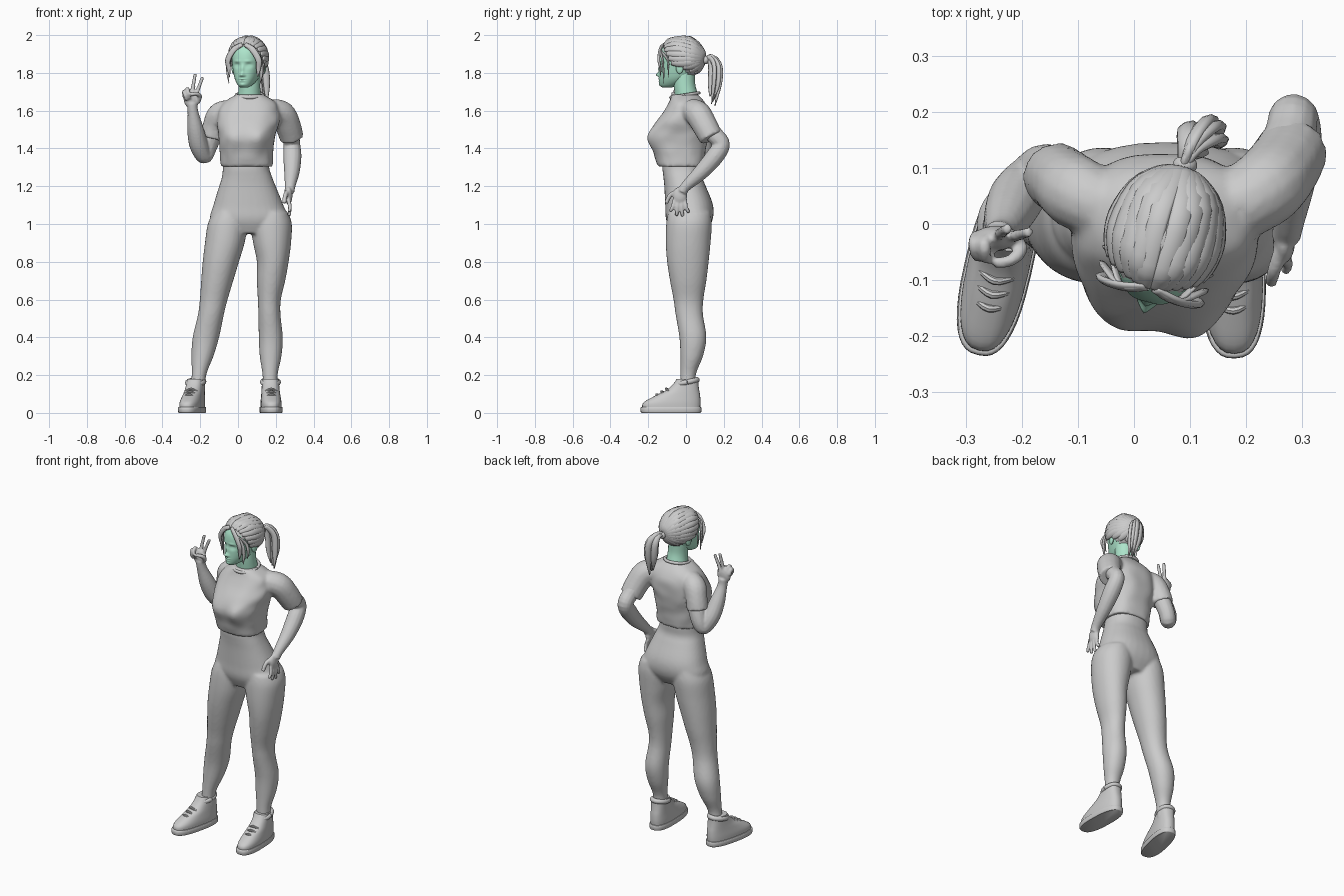
import bpy, bmesh, math
from mathutils import Vector, Quaternion, noise

def spline(rows, n):
    """Catmull-Rom through rows of equal-length number tuples."""
    out = []
    for i in range(len(rows) - 1):
        a, b, c, d = rows[max(i - 1, 0)], rows[i], rows[i + 1], rows[min(i + 2, len(rows) - 1)]
        for k in range(n):
            t = k / n
            out.append([q + .5 * t * (r - p + t * (2*p - 5*q + 4*r - s + t * (3*(q - r) + s - p)))
                        for p, q, r, s in zip(a, b, c, d)])
    return out + [list(rows[-1])]

def skin(name, rings):
    bm = bmesh.new()
    vs = [[bm.verts.new(p) for p in r] for r in rings]
    m = len(vs[0])
    for a, b in zip(vs, vs[1:]):
        for j in range(m):
            bm.faces.new((a[j], a[(j + 1) % m], b[(j + 1) % m], b[j]))
    bm.faces.new(vs[0][::-1])
    bm.faces.new(vs[-1])
    bmesh.ops.recalc_face_normals(bm, faces=bm.faces)
    return finish(name, bm)

def finish(name, bm):
    me = bpy.data.meshes.new(name)
    bm.to_mesh(me)
    bm.free()
    me.polygons.foreach_set("use_smooth", [True] * len(me.polygons))
    ob = bpy.data.objects.new(name, me)
    bpy.context.collection.objects.link(ob)
    return ob

def loft(name, rows, e=2.0, sides=32, sub=5, bumps=(), ripple=0):
    """rows: z, x min, x max, y front, y back; bumps: x, z, amount, width, height on the front."""
    rings = []
    for z, x0, x1, y0, y1 in spline(rows, sub):
        cx, cy, hx, hy = (x0 + x1) / 2, (y0 + y1) / 2, (x1 - x0) / 2, (y1 - y0) / 2
        ring = []
        for j in range(sides):
            a = 2 * math.pi * j / sides
            c, s = math.cos(a), math.sin(a)
            u = math.copysign(abs(c) ** (2 / e), c)
            v = math.copysign(abs(s) ** (2 / e), s)
            w = 1 + ripple * noise.noise(Vector((c * 2, s * 2, z * 16)))
            x, y = cx + hx * u * w, cy + hy * v * w
            if s < 0:
                y -= min(1, -3 * s) * sum(k * math.exp(-((x - bx) / sx) ** 2 - ((z - bz) / sz) ** 2)
                                          for bx, bz, k, sx, sz in bumps)
            ring.append((x, y, z))
        rings.append(ring)
    return skin(name, rings)

def tube(name, pts, sub=5, sides=14, flat=1.0, normal=(1, .1, 0)):
    """pts: x, y, z, radius."""
    pts = spline(pts, sub)
    P = [Vector(p[:3]) for p in pts]
    rings, n, last = [], Vector(normal), None
    for i, p in enumerate(pts):
        t = (P[min(i + 1, len(P) - 1)] - P[max(i - 1, 0)]).normalized()
        if last:
            n = last.rotation_difference(t) @ n
        n = (n - t * n.dot(t)).normalized()
        b, last = t.cross(n), t
        rings.append([P[i] + max(p[3], .001) * (n * flat * math.cos(a) + b * math.sin(a))
                      for a in (2 * math.pi * j / sides for j in range(sides))])
    return skin(name, rings)

def ball(name, loc, size):
    bm = bmesh.new()
    bmesh.ops.create_uvsphere(bm, u_segments=32, v_segments=20, radius=1)
    for v in bm.verts:
        v.co = Vector(loc) + Vector(a * b for a, b in zip(v.co, size))
    return finish(name, bm)

def join(name, obs):
    bpy.ops.object.select_all(action='DESELECT')
    for o in obs:
        o.select_set(True)
    bpy.context.view_layer.objects.active = obs[0]
    bpy.ops.object.join()
    obs[0].name = name
    return obs[0]

def fuse(name, obs, voxel, smooth=4):
    ob = join(name, obs)
    r = ob.modifiers.new("blend", 'REMESH')
    r.mode, r.voxel_size, r.use_smooth_shade = 'VOXEL', voxel, True
    s = ob.modifiers.new("relax", 'SMOOTH')
    s.factor, s.iterations = .5, smooth
    return ob

skin_mat = bpy.data.materials.new("face_green")
skin_mat.diffuse_color = (.42, .78, .6, 1)

# hips and legs in one blended surface
hips = loft("hips", [(.95, -.06, .18, -.075, .1), (1.02, -.145, .265, -.105, .14), (1.1, -.13, .24, -.11, .143),
                     (1.2, -.1, .2, -.115, .105), (1.25, -.085, .18, -.12, .085), (1.3, -.08, .165, -.125, .085),
                     (1.37, -.08, .165, -.12, .085)], 2.3)
depth = [(1.06, -.095, .13), (1, -.105, .137), (.9, -.107, .13), (.8, -.1, .12), (.7, -.085, .108), (.6, -.066, .092),
         (.52, -.055, .09), (.4, -.035, .108), (.3, -.03, .09), (.2, -.03, .052), (.1, -.035, .055)]
right_x = [(-.13, .035), (-.16, .05), (-.175, .035), (-.187, .005), (-.195, -.025), (-.202, -.055), (-.212, -.075),
           (-.24, -.1), (-.247, -.13), (-.245, -.168), (-.26, -.175)]
left_x = [(.08, .265), (.067, .285), (.08, .281), (.1, .268), (.1, .25), (.105, .227), (.108, .225),
          (.11, .237), (.115, .23), (.13, .21), (.13, .21)]
legs = [loft("leg", [(d[0], *x, *d[1:]) for d, x in zip(depth, xs)], 2.1) for xs in (right_x, left_x)]
fuse("hips_and_legs", [hips] + legs, .009)

# cropped shirt with short sleeves
shirt = loft("shirt", [(1.305, -.09, .185, -.15, .095), (1.36, -.095, .185, -.165, .1), (1.42, -.1, .19, -.178, .11),
                       (1.48, -.105, .2, -.178, .12), (1.54, -.11, .22, -.155, .125), (1.6, -.105, .22, -.115, .12),
                       (1.645, -.075, .2, -.09, .1), (1.685, -.01, .135, -.075, .065)],
             2.5, 48, 6, [(-.03, 1.46, .018, .06, .06), (.115, 1.46, .034, .06, .06)], .035)
sleeves = [tube("sleeve", [(-.05, .03, 1.6, .06), (-.1, .055, 1.575, .066), (-.125, .075, 1.52, .062), (-.14, .085, 1.46, .062)]),
           tube("sleeve", [(.18, .03, 1.6, .065), (.235, .065, 1.58, .07), (.265, .1, 1.52, .068), (.285, .135, 1.455, .064)])]
fuse("shirt", [shirt] + sleeves, .009, 3)
tube("shirt_collar", [(.062 + .071 * math.cos(a), -.006 + .074 * math.sin(a), 1.682 + .012 * math.sin(a), .009)
                      for a in (2 * math.pi * i / 16 for i in range(17))], 2, 8)

# raised arm with two fingers up
def finger(*p, r=.0115):
    return tube("finger", [(*q, r * (1 - .1 * i)) for i, q in enumerate(p)], 4, 10)

fuse("raised_arm", [
    tube("arm", [(-.085, .055, 1.58, .05), (-.13, .085, 1.48, .05), (-.16, .097, 1.4, .046), (-.18, .085, 1.362, .044),
                 (-.208, .05, 1.42, .05), (-.225, .015, 1.5, .044), (-.238, -.015, 1.59, .029), (-.243, -.022, 1.64, .028)]),
    ball("palm", (-.246, -.025, 1.662), (.042, .022, .05)),
    finger((-.222, -.024, 1.68), (-.207, -.02, 1.725), (-.187, -.014, 1.778)),
    finger((-.243, -.022, 1.69), (-.236, -.015, 1.74), (-.226, -.008, 1.795)),
    finger((-.265, -.022, 1.68), (-.268, -.038, 1.715), (-.264, -.062, 1.695), (-.257, -.05, 1.665), r=.013),
    finger((-.28, -.022, 1.67), (-.286, -.036, 1.7), (-.28, -.058, 1.682), (-.272, -.048, 1.655), r=.013),
    finger((-.215, -.025, 1.645), (-.202, -.045, 1.675), (-.22, -.065, 1.69), (-.25, -.07, 1.685), r=.014)], .0055, 3)

# arm with the hand resting on the hip
tips = [(-.085, 1.065), (-.05, 1.043), (-.018, 1.04), (.015, 1.06)]
fuse("hip_arm", [
    tube("arm", [(.2, .05, 1.6, .052), (.25, .1, 1.53, .052), (.277, .152, 1.47, .047), (.285, .188, 1.42, .045),
                 (.288, .15, 1.355, .048), (.285, .08, 1.275, .041), (.276, .0, 1.2, .028), (.272, -.02, 1.17, .027)]),
    ball("palm", (.268, -.032, 1.15), (.02, .038, .048)),
    finger((.262, -.05, 1.17), (.25, -.085, 1.15), (.245, -.105, 1.11), r=.014)] +
    [finger((.266, -.06 + .018 * i, 1.13), (.275, .45 * y - .033 + .009 * i, 1.09), (.27, y, z))
     for i, (y, z) in enumerate(tips)], .0055, 3)

# shoes: upper, sole, ankle cuff and laces, built once and placed twice
def shoe(name, x, yaw):
    parts = [
        loft("upper", [(.025, -.055, .055, -.232, .075), (.055, -.055, .055, -.225, .077), (.09, -.051, .051, -.165, .075),
                       (.12, -.048, .048, -.105, .07), (.15, -.046, .046, -.07, .066), (.18, -.044, .044, -.048, .064)], 2.5),
        loft("sole", [(0, -.057, .057, -.235, .077), (.006, -.06, .06, -.24, .081), (.028, -.06, .06, -.24, .081),
                      (.032, -.056, .056, -.234, .077)], 2.6, 40, 2),
        tube("cuff", [(.042 * math.cos(a), .005 + .054 * math.sin(a), .163 + .012 * math.sin(a), .014)
                      for a in (2 * math.pi * i / 16 for i in range(17))], 2, 10)]
    parts += [tube("lace", [(-.03, y + .012, z - .008, .005), (0, y, z + .004, .007), (.03, y + .012, z - .008, .005)], 4, 8)
              for y, z in ((-.155, .093), (-.13, .108), (-.105, .123))]
    ob = join(name, parts)
    ob.location, ob.rotation_euler = (x, 0, 0), (0, 0, math.radians(yaw))
    bpy.ops.object.shade_smooth_by_angle(angle=math.radians(40))

shoe("right_shoe", -.225, -13)
shoe("left_shoe", .172, 2)

# neck, face and ears
neck = tube("neck", [(.055, .015, 1.62, .07), (.06, .0, 1.69, .06), (.06, -.008, 1.74, .057), (.057, -.01, 1.8, .058)], 5, 24)
pair = [b for s in (-1, 1) for b in ((.032 * s, 1.84, -.011, .016, .011), (.032 * s, 1.838, .005, .011, .005),
                                     (.03 * s, 1.862, .004, .02, .006), (.012 * s, 1.786, .006, .006, .006))]
face = loft("face", [(1.722, -.018, .018, -.108, -.06), (1.735, -.036, .036, -.12, -.02), (1.76, -.054, .054, -.124, .03),
                     (1.79, -.066, .066, -.124, .06), (1.84, -.077, .077, -.122, .085), (1.88, -.081, .081, -.122, .095),
                     (1.92, -.079, .079, -.112, .092), (1.955, -.06, .06, -.085, .07), (1.98, -.025, .025, -.04, .03)],
            2.2, 96, 8, pair + [(0, 1.822, .009, .009, .02), (0, 1.79, .02, .01, .011), (0, 1.768, .007, .016, .004),
                                (0, 1.756, .006, .013, .004), (0, 1.762, -.003, .018, .002), (0, 1.737, .006, .015, .01)])
head = join("face", [face] + [ball("ear", (.083 * s, .008, 1.825), (.01, .02, .03)) for s in (-1, 1)])
for o in (neck, head):
    o.data.materials.append(skin_mat)

# hair cap cut along the hairline
cap = ball("hair_cap", (0, .002, 1.882), (.101, .119, .113))
bm = bmesh.new()
bm.from_mesh(cap.data)
bmesh.ops.delete(bm, geom=[v for v in bm.verts if v.co.z < 1.925 - .9 * (v.co.y + .115)], context='VERTS')
bm.to_mesh(cap.data)
bm.free()

# combed strands from the hairline back to the tie
tie, locks = Vector((0, 1, -.08)), []
for s in (-1, 1):
    starts = [Vector((s * (.1 + .85 * t), -.8 + .5 * t, .58 - .85 * t * t)) for t in (i / 7 for i in range(8))]
    starts += [Vector((s * x, y, z)) for x, y, z in ((.85, .25, -.5), (.6, .5, -.72), (.2, .65, -.8))]
    for d in starts:
        path = []
        for i in range(7):
            q = d.lerp(tie, i / 6).normalized()
            path.append((q.x * .102, q.y * .12, 1.883 + q.z * .112, .008 + .013 * math.sin(math.pi * (i + 1) / 8)))
        locks.append(tube("lock", path, 3, 8, .4, d))
    # loose strands framing the face
    for x, y, z, w in ((.082, -.098, 1.78, .016), (.092, -.078, 1.745, .013), (.096, -.05, 1.775, .01)):
        locks.append(tube("lock", [(.008 * s, -.098, 1.95, .012), (.05 * s, -.108, 1.925, w), (.084 * s, y - .008, 1.87, w),
                                   (x * s, y, .5 * (z + 1.87), w * .8), (x * s * .93, y, z, .002)], 4, 8, .45, (0, -1, .3)))
hair = join("hair", [cap] + locks)
for o in (head, hair):
    o.location, o.rotation_euler = (.055, -.02, 0), (0, 0, math.radians(-15))

# ponytail and its band
tail = [tube("tail_lock", [(.088, .098, 1.868, .012), (.1 + .3 * dx, .135 + .5 * dy, 1.882 - abs(dx) * .3, .017),
                           (.118 + dx, .158 + dy, 1.83, .019), (.128 + dx, .155 + dy, 1.74, .018),
                           (.138 + .6 * dx, .14 + .6 * dy, 1.625 + dz, .003)], 5, 8, .6, (0, 1, .5))
        for dx, dy, dz in ((0, 0, .02), (-.024, .012, .03), (.024, -.008, .01), (.008, .022, .0), (-.01, -.022, .05), (.02, .014, .04))]
join("ponytail", tail)
ball("hair_band", (.091, .105, 1.868), (.022, .018, .022))
